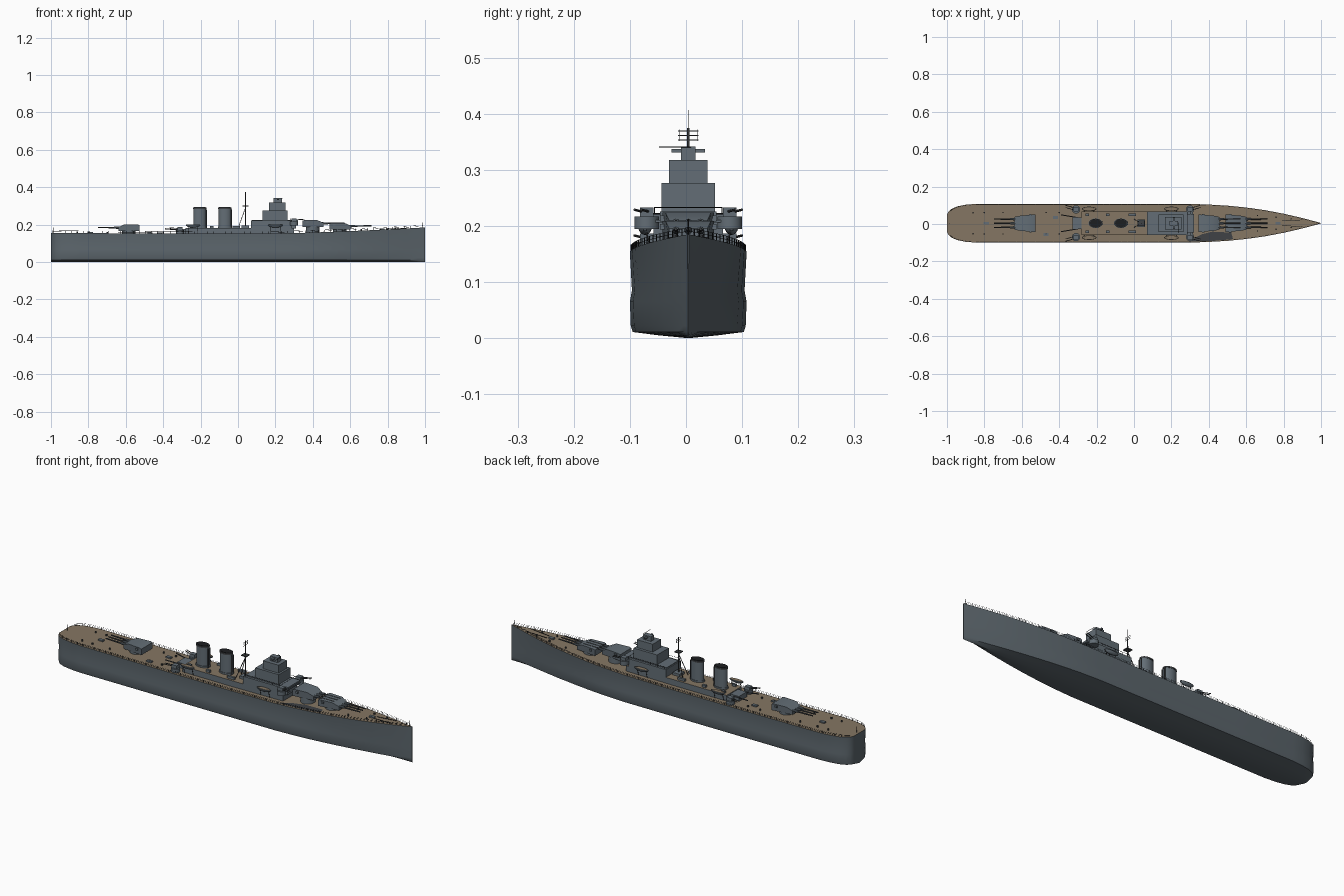
import bpy, bmesh, math
from mathutils import Vector, Matrix

old = bpy.data.objects.get("Cube")
if old:
    bpy.data.objects.remove(old)

CY = 0.004  # centreline


def mat(name, rgb):
    m = bpy.data.materials.new(name)
    m.use_nodes = True
    m.diffuse_color = (*rgb, 1)
    m.node_tree.nodes["Principled BSDF"].inputs["Base Color"].default_value = (*rgb, 1)
    return m


HULL = mat("hull grey", (0.105, 0.130, 0.148))
GREY = mat("superstructure grey", (0.125, 0.155, 0.180))
DECK = mat("deck planking", (0.235, 0.183, 0.125))
DARK = mat("dark plating", (0.05, 0.055, 0.06))
BLACK = mat("black fittings", (0.012, 0.013, 0.015))


def finish(name, bm, *mats):
    bmesh.ops.recalc_face_normals(bm, faces=bm.faces)
    me = bpy.data.meshes.new(name)
    bm.to_mesh(me)
    bm.free()
    for m in mats:
        me.materials.append(m)
    ob = bpy.data.objects.new(name, me)
    bpy.context.collection.objects.link(ob)
    return ob


def add_box(bm, x0, x1, y0, y1, z0, z1):
    t = Matrix.Translation(((x0 + x1) / 2, CY + (y0 + y1) / 2, (z0 + z1) / 2))
    s = Matrix.Diagonal((x1 - x0, y1 - y0, z1 - z0, 1))
    bmesh.ops.create_cube(bm, size=1, matrix=t @ s)


def add_rod(bm, a, b, r, r2=None, n=6):
    a, b = Vector(a), Vector(b)
    a.y += CY
    b.y += CY
    rot = (b - a).to_track_quat('Z', 'Y').to_matrix().to_4x4()
    bmesh.ops.create_cone(bm, cap_ends=True, segments=n, radius1=r, radius2=r2 or r,
                          depth=(b - a).length, matrix=Matrix.Translation((a + b) / 2) @ rot)


def box(name, m, *dims):
    bm = bmesh.new()
    add_box(bm, *dims)
    return finish(name, bm, m)


def rods(name, m, items, n=6):
    bm = bmesh.new()
    for it in items:
        add_rod(bm, *it, n=n)
    return finish(name, bm, m)


# Hull plan: station and half breadth
PLAN = [(-1, .045), (-.992, .062), (-.975, .077), (-.945, .09), (-.9, .099), (-.84, .104),
        (-.5, .104), (0, .104), (.28, .104), (.4, .1), (.5, .094), (.6, .084), (.7, .07),
        (.8, .051), (.9, .028), (.96, .012), (1, .001)]


def half(x):
    for (a, p), (b, q) in zip(PLAN, PLAN[1:]):
        if x <= b:
            return p + (q - p) * (x - a) / (b - a)
    return 0


def sheer(x):
    return .152 + .033 * max(0, (x - .15) / .85) ** 1.4 + .004 * max(0, -x) ** 2


# Hull: lofted half sections mirrored across the keel
SECTION = [(0, .0), (.005, .5), (.011, .95), (.022, .985), (.065, 1), (.085, .965), (1, 1)]
bm = bmesh.new()
rings = []
for x, w in PLAN:
    pts = []
    for z, f in SECTION:
        z = sheer(x) if z == 1 else z
        flare = 1 - .3 * max(0, (x - .35) / .65) * (1 - z / sheer(x))
        pts.append((z, w * f * flare))
    loop = [(x, CY + y, z) for z, y in reversed(pts)] + [(x, CY - y, z) for z, y in pts[1:]]
    rings.append([bm.verts.new(p) for p in loop])
for a, b in zip(rings, rings[1:]):
    for i in range(len(a) - 1):
        bm.faces.new((a[i], a[i + 1], b[i + 1], b[i]))
bm.faces.new(rings[0])
bm.faces.new(rings[-1])
finish("hull", bm, HULL)

# Main deck
bm = bmesh.new()
prev = None
for x, w in PLAN:
    row = [bm.verts.new((x, CY + s * w, sheer(x) - .0005)) for s in (1, -1)]
    if prev:
        bm.faces.new((prev[0], prev[1], row[1], row[0]))
    prev = row
finish("main_deck", bm, DECK)

# Dark deck plate beside the forward turrets
bm = bmesh.new()
shape = [(.29, -.098), (.36, -.06), (.42, -.045), (.52, -.05), (.53, -.085), (.42, -.094)]
bm.faces.new([bm.verts.new((x, CY + y, sheer(x) + .002)) for x, y in shape])
finish("deck_plate", bm, DARK)

# Edge railing: posts and wires
bm = bmesh.new()
xs = [-.99 + i * .033 for i in range(60)]
for s in (1, -1):
    for x, x2 in zip(xs, xs[1:] + [.99]):
        p, q = [Vector((u, s * (half(u) - .002), sheer(u))) for u in (x, x2)]
        add_rod(bm, p, p + Vector((0, 0, .012)), .001, n=4)
        for h in (.006, .012):
            up = Vector((0, 0, h))
            add_rod(bm, p + up, q + up, .0005, n=3)
finish("deck_railing", bm, BLACK)

# Midship deckhouse with planked roof
house = box("midship_deckhouse", GREY, -.28, .3, -.062, .062, .148, .182)
house.data.materials.append(DECK)
for f in house.data.polygons:
    f.material_index = int(f.normal.z > .5)

# Stepped bridge tower
for name, *d in [("bridge_base", .07, .285, -.062, .062, .18, .222),
                 ("bridge_gallery", .075, .32, -.05, .05, .218, .226),
                 ("bridge_middle", .13, .265, -.048, .048, .222, .277),
                 ("bridge_upper", .165, .255, -.034, .034, .277, .318),
                 ("director", .19, .235, -.013, .013, .318, .342),
                 ("rangefinder", .208, .218, -.03, .03, .331, .337),
                 ("bridge_wing", .285, .315, -.085, .085, .206, .211),
                 ("conning_tower", .285, .31, -.04, .04, .18, .22)]:
    box(name, GREY, *d)
rods("bridge_fittings", BLACK,
     [((.24, -.052, .341), (.24, .005, .341), .001)]
     + [((.3, s * .084, .222), (.3, s * .045, .222), .0012) for s in (1, -1)]
     + [((.08, s * .06, .233), (.285, s * .06, .233), .0008) for s in (1, -1)]
     + [((.285, -.06, .233), (.285, .06, .233), .0008)]
     + [((.08 + i * .04, s * .06, .222), (.08 + i * .04, s * .06, .233), .0008)
        for i in range(6) for s in (1, -1)])

# Funnels: oval casings with dark caps
for name, x in (("aft_funnel", -.205), ("forward_funnel", -.07)):
    for part, m, r, z0, z1 in (("casing", GREY, .034, .178, .286), ("base", GREY, .038, .178, .19),
                               ("cap", DARK, .036, .284, .292), ("mouth", BLACK, .031, .29, .294)):
        bm = bmesh.new()
        add_rod(bm, (0, -CY, z0), (0, -CY, z1), r, n=24)
        ob = finish(f"{name}_{part}", bm, m)
        ob.location = (x, CY, 0)
        ob.scale.y = .68
    rods(name + "_pipes", DARK, [((x + .036, s * .008, .18), (x + .036, s * .008, .28), .003)
                                 for s in (1, -1)])


# Triple gun turrets facing forward or aft
def turret(name, x, z0, h, s, reach):
    side = [(-.056, 0), (-.056, h * .9), (-.045, h), (.025, h), (.056, h * .6), (.056, 0)]
    bm = bmesh.new()
    walls = []
    for y in (-1, 1):
        walls.append([bm.verts.new((x + s * u, CY + y * (.046 - .012 * max(0, u) / .056), z0 + v))
                      for u, v in side])
        bm.faces.new(walls[-1])
    for i in range(len(side)):
        j = (i + 1) % len(side)
        bm.faces.new((walls[0][i], walls[0][j], walls[1][j], walls[1][i]))
    add_box(bm, x - .03 * s - .006, x - .03 * s + .006, -.05, .05, z0 + h * .55, z0 + h * .85)
    add_rod(bm, (x, 0, .148), (x, 0, z0 + .002), .036, n=24)
    finish(name, bm, GREY)
    zg = z0 + h * .5
    rods(name + "_barrels", DARK, [((x + s * .05, y, zg), (x + s * reach, y, zg + .002), .0045, .003)
                                   for y in (-.022, 0, .022)], n=10)
    rods(name + "_sleeves", GREY, [((x + s * .05, y, zg), (x + s * .08, y, zg + .001), .007, .0055)
                                   for y in (-.022, 0, .022)], n=10)


turret("inner_forward_turret", .4, .188, .036, 1, .17)
turret("outer_forward_turret", .545, .175, .034, 1, .17)
turret("aft_turret", -.583, .166, .035, -1, .165)

# Paired secondary guns, sponsons and boats
for side, s in (("left", 1), ("right", -1)):
    for label, x, z, d in (("aft", -.31, .165, -1), ("forward", .3, .211, 1)):
        rods(f"{side}_{label}_gun_tub", GREY, [((x, s * .074, z - .016), (x, s * .074, z + .006), .022)], 16)
        box(f"{side}_{label}_gun_shield", GREY, x - .014, x + .014, s * .074 - .012, s * .074 + .012,
            z + .006, z + .022)
        rods(f"{side}_{label}_gun_barrels", DARK,
             [((x, s * .074 + o, z + .014), (x + d * .055, s * .09 + o, z + .018), .0022)
              for o in (-.006, .006)])
    for label, x in (("forward", .2), ("midship", -.24)):
        bm = bmesh.new()
        bmesh.ops.create_uvsphere(bm, u_segments=14, v_segments=8, radius=1)
        for v in bm.verts:
            v.co.z = min(v.co.z, .15)
        bmesh.ops.scale(bm, vec=(.04, .012, .014), verts=bm.verts)
        bmesh.ops.translate(bm, vec=(x, CY + s * .077, .198), verts=bm.verts)
        for f in bm.faces:
            f.material_index = int(f.calc_center_median().z > .1995)
        finish(f"{side}_{label}_boat", bm, GREY, DECK)
        rods(f"{side}_{label}_davits", DARK,
             [((x + o, s * .064, .15), (x + o, s * .078, .2), .0015) for o in (-.025, .025)])
rods("aft_gun_stays", DARK, [((-.3, s * .03, .17), (-.39, s * .045, .178), .003) for s in (1, -1)])
box("aft_gun_house", GREY, -.33, -.27, -.032, .032, .15, .178)

# Tripod mast with yards and lookout platform
yards = [((.04, -.018, z), (.04, .018, z), .001) for z in (.353, .361, .369)]
yards += [((.04, s * .016, .351), (.04, s * .016, .372), .0007) for s in (1, -1)]
rods("mast", DARK, [((.04, 0, .18), (.04, 0, .375), .0035, .002),
                    ((.04, 0, .375), (.04, 0, .407), .0008)]
     + [((0, s * .022, .18), (.04, 0, .29), .0018) for s in (1, -1)] + yards)
box("mast_platform", DARK, .025, .055, -.014, .014, .298, .303)
box("mast_house", GREY, .02, .06, -.02, .02, .18, .195)

# Flagstaffs
rods("flagstaffs", BLACK, [((.985, 0, .184), (.985, 0, .212), .0012),
                           ((-.985, 0, .155), (-.985, 0, .185), .0012)])

# Deck fittings: hatches, bollards, vents and breakwater
bm = bmesh.new()
for x in (-.86, -.8, -.7, -.47, -.4, .66, .76, .84):
    for s in (1, -1):
        y = s * half(x) * .55
        add_rod(bm, (x, y, sheer(x) - .002), (x, y, sheer(x) + .008), .004, n=8)
finish("bollards", bm, DARK)
bm = bmesh.new()
for x, y in ((-.79, 0), (-.47, -.06), (-.42, .03), (.77, 0)):
    add_box(bm, x - .014, x + .014, y - .008, y + .008, sheer(x) - .003, sheer(x) + .006)
for x in (-.25, -.14, -.02, .0):
    for s in (1, -1):
        add_box(bm, x - .01, x + .01, s * .045 - .006, s * .045 + .006, .181, .194)
finish("hatches_and_vents", bm, GREY)
rods("anchor_chains", BLACK, [((.79, s * .012, sheer(.79) + .002), (.9, s * .018, sheer(.9) + .002), .0015)
                              for s in (1, -1)])

# Smooth shading with sharp edges kept
for ob in bpy.context.scene.objects:
    ob.select_set(ob.type == 'MESH')
    if ob.type == 'MESH':
        bpy.context.view_layer.objects.active = ob
bpy.ops.object.shade_smooth_by_angle(angle=math.radians(30))
